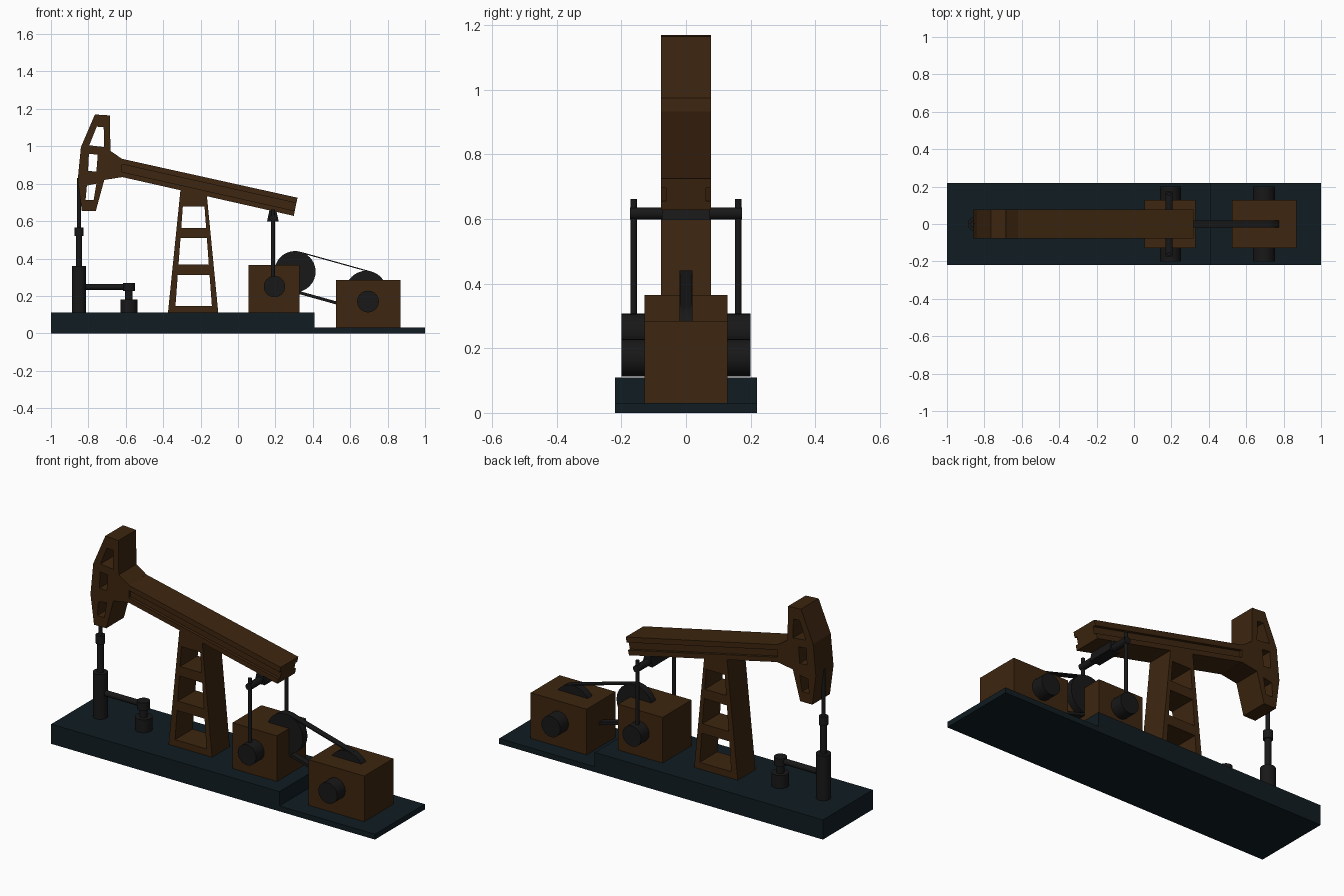
import bpy, math
from mathutils import Vector

if "Cube" in bpy.data.objects:
    bpy.data.objects.remove(bpy.data.objects["Cube"])


def material(name, rgb):
    m = bpy.data.materials.new(name)
    m.diffuse_color = (*rgb, 1)
    m.use_nodes = True
    m.node_tree.nodes["Principled BSDF"].inputs["Base Color"].default_value = m.diffuse_color
    return m


BROWN = material("brown_paint", (0.047, 0.019, 0.005))
BLACK = material("black_metal", (0.009, 0.009, 0.009))
SLAB = material("dark_slab", (0.005, 0.012, 0.016))


def box(name, x0, x1, y, z0, z1, mat):
    bpy.ops.mesh.primitive_cube_add(size=1, location=((x0 + x1) / 2, 0, (z0 + z1) / 2))
    o = bpy.context.object
    o.name = name
    o.scale = (x1 - x0, 2 * y, z1 - z0)
    o.data.materials.append(mat)
    return o


def rod(name, a, b, r, mat=BLACK, sides=32):
    a, b = Vector(a), Vector(b)
    bpy.ops.mesh.primitive_cylinder_add(vertices=sides, radius=r, depth=(b - a).length,
                                        location=(a + b) / 2)
    o = bpy.context.object
    o.name = name
    o.rotation_euler = (b - a).to_track_quat('Z', 'Y').to_euler()
    o.data.materials.append(mat)
    bpy.ops.object.shade_smooth_by_angle()
    return o


def plate(name, loops, y, mat, y_mid=0):
    """Extrude an x-z outline (first loop) with holes (other loops) to +-y."""
    c = bpy.data.curves.new(name, 'CURVE')
    c.dimensions = '2D'
    c.fill_mode = 'BOTH'
    c.extrude = y
    for pts in loops:
        s = c.splines.new('POLY')
        s.points.add(len(pts) - 1)
        for p, (px, pz) in zip(s.points, pts):
            p.co = (px, pz, 0, 1)
        s.use_cyclic_u = True
    o = bpy.data.objects.new(name, c)
    bpy.context.collection.objects.link(o)
    o.rotation_euler = (math.pi / 2, 0, 0)
    o.location.y = y_mid
    bpy.ops.object.select_all(action='DESELECT')
    o.select_set(True)
    bpy.context.view_layer.objects.active = o
    bpy.ops.object.convert(target='MESH')
    o = bpy.context.object
    o.name = name
    o.data.materials.clear()
    o.data.materials.append(mat)
    for f in o.data.polygons:
        f.use_smooth = False
    return o


# Stepped base
plate("base", [[(-1, 0), (1, 0), (1, 0.03), (0.41, 0.03), (0.41, 0.11), (-1, 0.11)]], 0.22, SLAB)

# Gearbox and engine housings with their cross shafts
box("gearbox", 0.055, 0.33, 0.128, 0.105, 0.365, BROWN)
box("engine_housing", 0.525, 0.87, 0.128, 0.025, 0.285, BROWN)
rod("gearbox_shaft", (0.195, -0.2, 0.25), (0.195, 0.2, 0.25), 0.057)
rod("engine_shaft", (0.695, -0.2, 0.17), (0.695, 0.2, 0.17), 0.058)

# Pulleys and the two belt runs, tangent to both
p1, p2, pr = Vector((0.305, 0, 0.33)), Vector((0.685, 0, 0.224)), 0.11
for n, p in (("gearbox_pulley", p1), ("engine_pulley", p2)):
    rod(n, p - Vector((0, 0.02, 0)), p + Vector((0, 0.02, 0)), pr)
d = (p2 - p1).normalized()
normal = Vector((-d.z, 0, d.x))
for n, sgn in (("upper_belt", 1), ("lower_belt", -1)):
    t = 0.006 if sgn > 0 else 0.016
    quad = [p1 + normal * sgn * pr, p2 + normal * sgn * pr,
            p2 + normal * sgn * (pr - t), p1 + normal * sgn * (pr - t)]
    plate(n, [[(q.x, q.z) for q in quad]], 0.018, BLACK)

# Tapered support tower with three openings
def opening(z0, z1):
    half = lambda z: 0.112 - (z - 0.11) * 0.074 - 0.012
    return [(-0.237 - half(z0), z0), (-0.237 + half(z0), z0),
            (-0.237 + half(z1), z1), (-0.237 - half(z1), z1)]


tower = [(-0.375, 0.105), (-0.105, 0.105), (-0.167, 0.742), (-0.307, 0.772)]
plate("support_tower", [tower, opening(0.147, 0.313), opening(0.367, 0.51),
                        opening(0.564, 0.677)], 0.078, BROWN)

# Walking beam: two flanges and a recessed web
def beam_strip(name, f0, f1, y):
    tl, tr, br, bl = [Vector(v) for v in ((-0.63, 0.935), (0.318, 0.725), (0.298, 0.628), (-0.63, 0.838))]
    pts = [tl.lerp(bl, f0), tr.lerp(br, f0), tr.lerp(br, f1), tl.lerp(bl, f1)]
    plate(name, [[tuple(p) for p in pts]], y, BROWN)


beam_strip("beam_top_flange", 0, 0.3, 0.078)
beam_strip("beam_web", 0.3, 0.72, 0.062)
beam_strip("beam_bottom_flange", 0.72, 1, 0.078)

# Beam head: upper frame and lower frame with neck
plate("head_upper", [
    [(-0.84, 0.995), (-0.765, 1.17), (-0.685, 1.165), (-0.682, 0.975)],
    [(-0.795, 1.005), (-0.755, 1.105), (-0.718, 1.102), (-0.716, 0.996)]], 0.078, BROWN)
plate("head_lower", [
    [(-0.84, 0.995), (-0.682, 0.975), (-0.62, 0.933), (-0.62, 0.835), (-0.715, 0.82),
     (-0.76, 0.655), (-0.835, 0.655), (-0.857, 0.82)],
    [(-0.797, 0.96), (-0.75, 0.955), (-0.757, 0.865), (-0.802, 0.868)],
    [(-0.808, 0.79), (-0.757, 0.80), (-0.772, 0.712), (-0.815, 0.712)]], 0.078, BROWN)

# Pitman rods, crossbar and its beam bracket
for side, y in (("front", -0.162), ("back", 0.162)):
    rod(side + "_pitman_rod", (0.187, y, 0.22), (0.187, y, 0.662), 0.01, sides=16)
rod("crossbar", (0.187, -0.174, 0.617), (0.187, 0.174, 0.617), 0.019)
plate("beam_bracket", [[(0.155, 0.597), (0.218, 0.597), (0.202, 0.668), (0.17, 0.668)]], 0.075, BLACK)

# Wellhead column
for n, z0, z1, r in (("well_casing", 0.105, 0.36, 0.038), ("lower_well_rod", 0.36, 0.53, 0.017),
                     ("rod_collar", 0.52, 0.567, 0.024), ("polished_rod", 0.56, 0.83, 0.011)):
    rod(n, (-0.85, 0, z0), (-0.85, 0, z1), r)

# Side pipe and valve
rod("side_pipe", (-0.85, 0, 0.248), (-0.58, 0, 0.248), 0.016, sides=20)
for n, z0, z1, r in (("valve_base", 0.105, 0.182, 0.045), ("valve_neck", 0.18, 0.23, 0.02),
                     ("valve_cap", 0.226, 0.27, 0.033)):
    rod(n, (-0.583, 0, z0), (-0.583, 0, z1), r)
